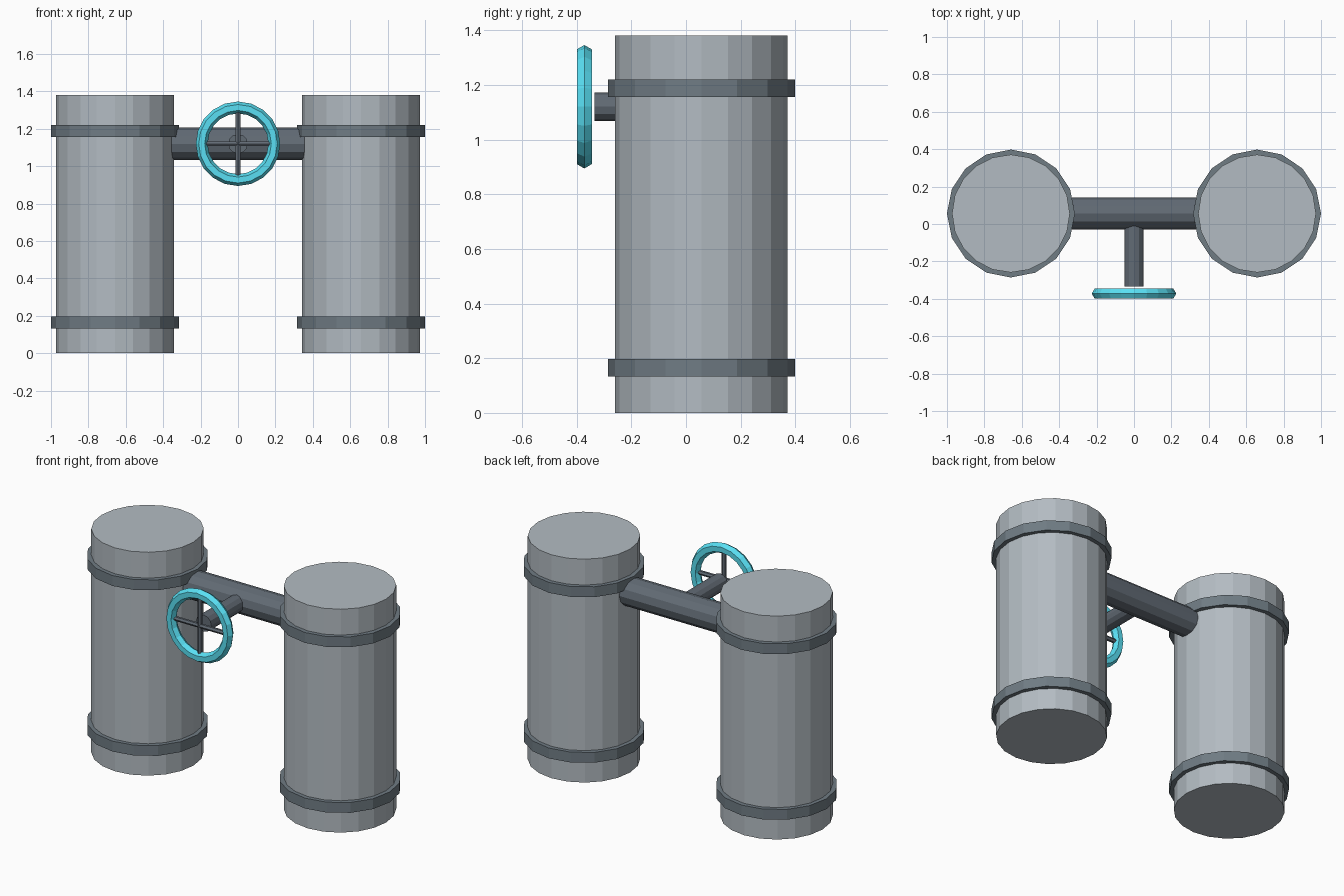
import bpy
from math import pi

if "Cube" in bpy.data.objects:
    bpy.data.objects.remove(bpy.data.objects["Cube"])

Y0 = 0.056      # depth of the tank axes
ZP = 1.12       # height of pipe and wheel


def material(name, r, g, b):
    mat = bpy.data.materials.new(name)
    mat.diffuse_color = (r, g, b, 1)
    mat.use_nodes = True
    mat.node_tree.nodes["Principled BSDF"].inputs["Base Color"].default_value = mat.diffuse_color
    return mat


STEEL = material("steel", 0.45, 0.50, 0.54)
BAND = material("band_grey", 0.16, 0.20, 0.23)
PIPE = material("pipe_grey", 0.12, 0.145, 0.175)
CYAN = material("cyan", 0.10, 0.74, 0.90)


def cylinder(name, mat, sides, r, length, loc, rot=(0, 0, 0)):
    bpy.ops.mesh.primitive_cylinder_add(vertices=sides, radius=r, depth=length,
                                        location=loc, rotation=rot)
    ob = bpy.context.object
    ob.name = name
    ob.data.materials.append(mat)
    return ob


# tanks with their clamping bands
for side, x in (("left", -0.658), ("right", 0.658)):
    cylinder(f"{side}_tank", STEEL, 20, 0.315, 1.38, (x, Y0, 0.69))
    for level, z in (("lower", 0.165), ("upper", 1.188)):
        cylinder(f"{side}_{level}_band", BAND, 16, 0.342, 0.064, (x, Y0, z))

# pipe joining the tanks, and the valve stem
cylinder("cross_pipe", PIPE, 12, 0.086, 1.0, (0, Y0, ZP), (0, pi / 2, 0))
cylinder("valve_stem", PIPE, 12, 0.052, 0.391, (0, Y0 - 0.1955, ZP), (pi / 2, 0, 0))

# valve wheel
bpy.ops.mesh.primitive_torus_add(major_segments=20, minor_segments=6,
                                 major_radius=0.194, minor_radius=0.0318,
                                 location=(0, -0.372, ZP), rotation=(pi / 2, 0, 0))
wheel = bpy.context.object
wheel.name = "valve_wheel"
wheel.data.materials.append(CYAN)

# wheel spokes
cylinder("vertical_spoke", PIPE, 6, 0.014, 0.39, (0, -0.372, ZP))
cylinder("horizontal_spoke", PIPE, 6, 0.014, 0.39, (0, -0.372, ZP), (0, pi / 2, 0))
